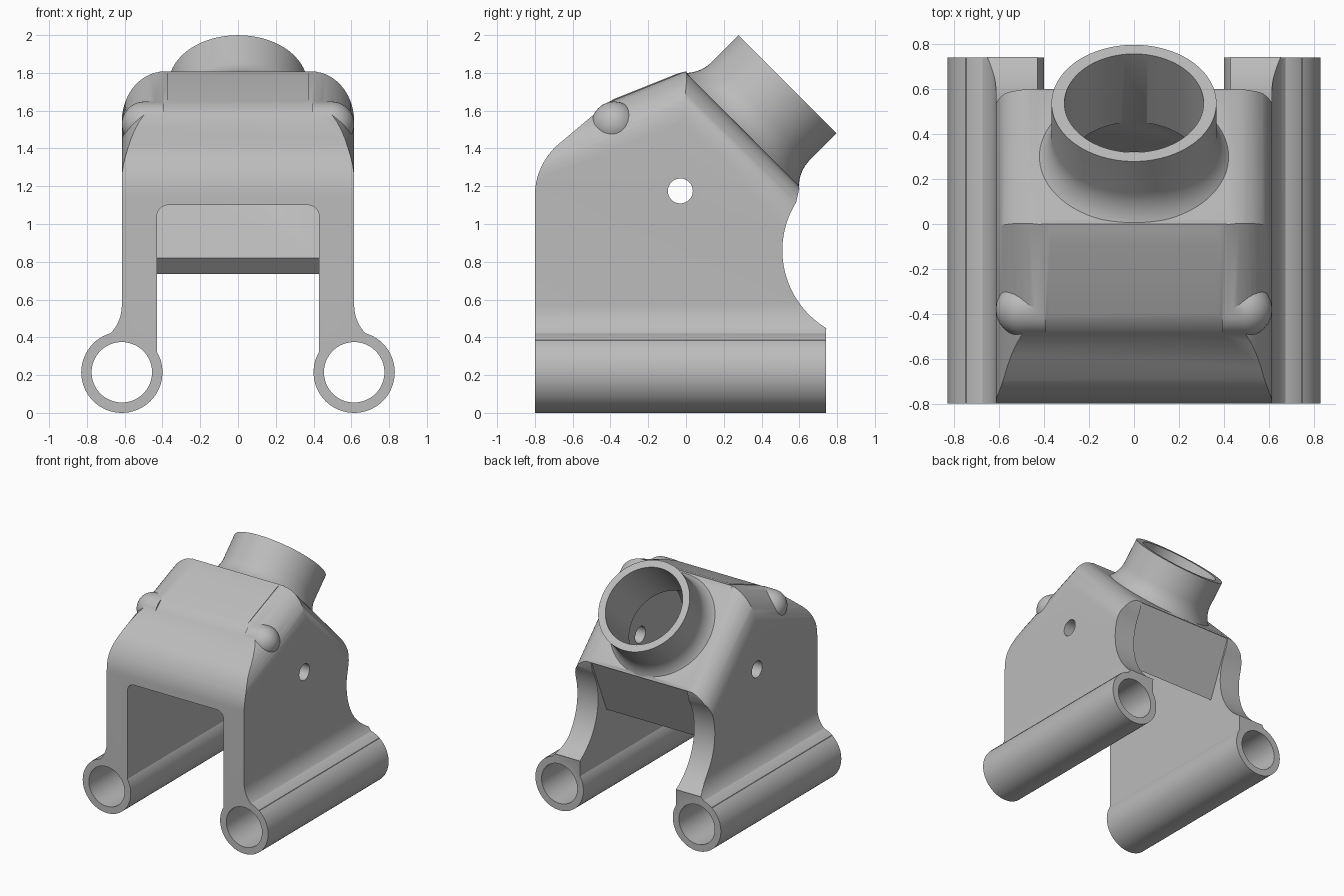
import bpy, bmesh
from math import radians, sin, cos, pi, sqrt
from mathutils import Vector, Matrix

old = bpy.data.objects.get("Cube")
if old:
    bpy.data.objects.remove(old, do_unlink=True)

grey = bpy.data.materials.new("plain_grey")
grey.use_nodes = True
grey.diffuse_color = (0.5, 0.5, 0.5, 1)
grey.node_tree.nodes["Principled BSDF"].inputs["Base Color"].default_value = grey.diffuse_color

X, Y, Z = Vector((1, 0, 0)), Vector((0, 1, 0)), Vector((0, 0, 1))
AXIS = Vector((0, 1, 1)).normalized()          # direction of the angled socket
DOWN = Vector((0, 1, -1)).normalized()


def to_object(name, bm):
    bmesh.ops.recalc_face_normals(bm, faces=bm.faces)
    mesh = bpy.data.meshes.new(name)
    bm.to_mesh(mesh)
    bm.free()
    mesh.materials.append(grey)
    ob = bpy.data.objects.new(name, mesh)
    bpy.context.collection.objects.link(ob)
    return ob


def prism(name, pts, u, v, w, start, end, origin=Vector()):
    """Extrude a 2D outline (u, v) along w."""
    bm = bmesh.new()
    face = bm.faces.new([bm.verts.new(origin + u * a + v * b + w * start) for a, b in pts])
    new = bmesh.ops.extrude_face_region(bm, geom=[face])["geom"]
    bmesh.ops.translate(bm, vec=w * (end - start),
                        verts=[g for g in new if isinstance(g, bmesh.types.BMVert)])
    return to_object(name, bm)


def lathe(name, profile, axis, origin, sides=64):
    """Closed solid of revolution from (radius, distance) pairs."""
    turn = Matrix.Translation(origin) @ axis.to_track_quat("Z", "Y").to_matrix().to_4x4()
    bm = bmesh.new()
    rings = [[bm.verts.new(turn @ Vector((r * cos(2 * pi * i / sides), r * sin(2 * pi * i / sides), t)))
              for i in range(sides)] for r, t in profile]
    for a, b in zip(rings, rings[1:]):
        for i in range(sides):
            j = (i + 1) % sides
            bm.faces.new((a[i], a[j], b[j], b[i]))
    bm.faces.new(rings[0])
    bm.faces.new(rings[-1])
    return to_object(name, bm)


def combine(target, tool, operation):
    mod = target.modifiers.new("cut", "BOOLEAN")
    mod.object, mod.operation, mod.solver = tool, operation, "EXACT"
    bpy.context.view_layer.objects.active = target
    bpy.ops.object.modifier_apply(modifier=mod.name)
    bpy.data.objects.remove(tool, do_unlink=True)


def arc(cx, cy, r, a0, a1, n=12):
    return [(cx + r * cos(radians(a0 + (a1 - a0) * i / n)),
             cy + r * sin(radians(a0 + (a1 - a0) * i / n))) for i in range(n + 1)]


def mirrored(half):
    return half + [(-a, b) for a, b in reversed(half)]


HALF, INNER = 0.615, 0.43
FOOT_Z, FOOT_R = 0.215, 0.215
FRONT, BACK = -0.8, 0.74

# Main housing: front outline with flared feet, trimmed by the side outline
front_half = [(0.75, 0.2), (0.75, 0.385)] + arc(0.83, 0.57, FOOT_R, 240, 180) + [(HALF, 2.1)]
housing = prism("housing", mirrored(front_half), X, Z, Y, -1, 1)
side = ([(FRONT, 0.1)] + arc(-0.44, 1.15, 0.36, 180, 132)
        + [(-0.41, 1.645), (-0.385, 1.66), (-0.09, 1.778), (-0.045, 1.797), (0, 1.808),
           (0.02, 1.782), (0.59, 1.212), (0.6, 1.19)]
        + arc(0.99, 0.86, 0.48, 148, 239, 24) + [(BACK, 0.44), (BACK, 0.1)])
combine(housing, prism("side_trim", side, Y, Z, X, -1, 1), "INTERSECT")

# Rounded shoulders along the top slope and along the rear slope
slope = radians(21.8)
top_dir, top_up = Vector((0, cos(slope), sin(slope))), Vector((0, -sin(slope), cos(slope)))
for s in (1, -1):
    for r, up, along, origin in ((0.24, top_up, top_dir, Z * 1.81),
                                 (0.2, AXIS, DOWN, Vector((0, 0.3, 1.503)))):
        corner = arc(HALF - r, -r, r, 0, 90) + [(HALF - r, 0.6), (1.1, 0.6), (1.1, -r)]
        combine(housing, prism("shoulder_cut", [(s * a, b) for a, b in corner],
                               X, up, along, -1.3, 0.9, origin), "DIFFERENCE")

# Rounded bosses on the shoulders
for s in (1, -1):
    boss = [(0.12, -0.1)] + [(max(r, 0.002), t) for t, r in arc(0, 0, 0.12, 90, 0)]
    combine(housing, lathe("boss", boss, X * s, Vector((s * 0.495, -0.38, 1.528)), 48), "UNION")

# Angled socket with a flared root
socket_end = Vector((0, 0.538, 1.74))
flare = [(0.367 + 0.2 * (1 - cos(radians(a))), -0.2 - 0.2 * sin(radians(a))) for a in range(0, 46, 5)]
combine(housing, lathe("socket", [(0.367, 0)] + flare + [(0.38, -0.42)], AXIS, socket_end, 96), "UNION")

# Hollow interior with a rear bulkhead, and the front opening
cavity = [(-0.6, -0.2), (-0.6, 1.15), (-0.52, 1.33), (-0.35, 1.51), (0.005, 1.665),
          (0.45, 1.22), (0.32, 0.82), (0.4, 0.735), (0.595, 1.19), (1, 1.19), (1, -0.2)]
combine(housing, prism("cavity", cavity, Y, Z, X, -INNER, INNER), "DIFFERENCE")
opening = [(INNER, -0.2)] + arc(INNER - 0.06, 1.04, 0.06, 0, 90, 8)
combine(housing, prism("opening", mirrored(opening), X, Z, Y, -1, -0.3), "DIFFERENCE")

# Foot tubes
length = BACK - FRONT
for s in (1, -1):
    base = Vector((s * HALF, FRONT, FOOT_Z))
    combine(housing, lathe("foot_tube", [(FOOT_R, 0), (FOOT_R, length)], Y, base), "UNION")
    combine(housing, lathe("foot_bore", [(0.16, -0.1), (0.16, length + 0.1)], Y, base), "DIFFERENCE")

# Socket bore and cross pin hole
combine(housing, lathe("socket_bore", [(0.31, 0.1), (0.31, -0.56)], AXIS, socket_end, 96), "DIFFERENCE")
combine(housing, lathe("pin_hole", [(0.066, -1), (0.066, 1)], X, Vector((0, -0.03, 1.175)), 32), "DIFFERENCE")

bpy.ops.object.select_all(action="DESELECT")
housing.select_set(True)
bpy.context.view_layer.objects.active = housing
bpy.ops.object.shade_smooth_by_angle(angle=radians(30))
